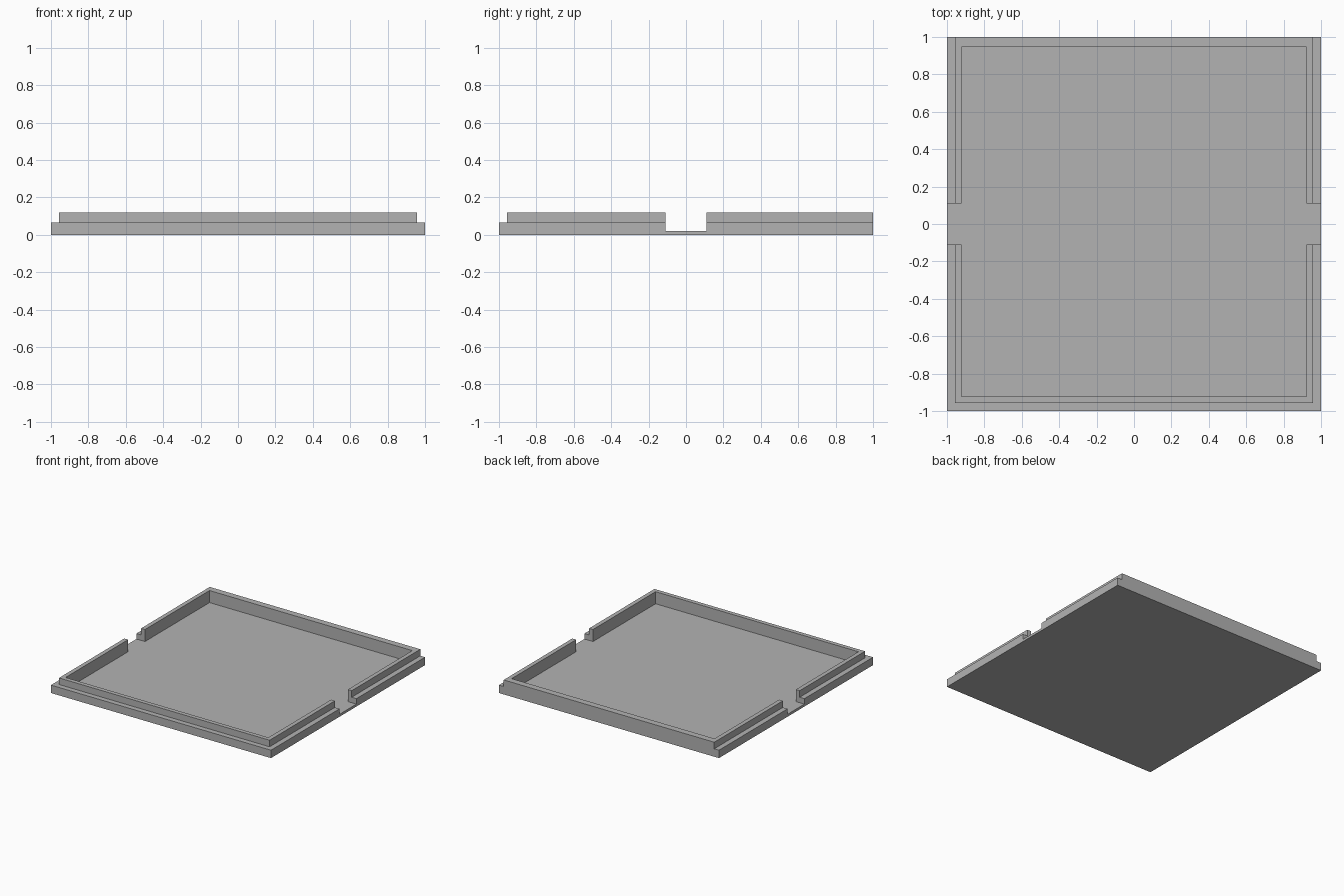
import bpy
import bmesh

if "Cube" in bpy.data.objects:
    bpy.data.objects.remove(bpy.data.objects["Cube"])

FLOOR, LEDGE, TOP = 0.02, 0.065, 0.119   # key heights
LIP = 0.957                              # outer face of the raised lip
INNER, BACK = 0.922, 0.947               # inner faces of the walls
GAP = 0.109                              # half width of the side openings
OVER = 1.2                               # cutter overshoot

grey = bpy.data.materials.new("grey plastic")
grey.diffuse_color = (0.45, 0.45, 0.45, 1)
grey.use_nodes = True
grey.node_tree.nodes["Principled BSDF"].inputs["Base Color"].default_value = grey.diffuse_color


def prism(name, outline, z0, z1):
    """Closed prism from a plan outline."""
    bm = bmesh.new()
    face = bm.faces.new([bm.verts.new((x, y, z0)) for x, y in outline])
    ext = bmesh.ops.extrude_face_region(bm, geom=[face])
    for v in ext["geom"]:
        if isinstance(v, bmesh.types.BMVert):
            v.co.z = z1
    bmesh.ops.recalc_face_normals(bm, faces=bm.faces)
    mesh = bpy.data.meshes.new(name)
    bm.to_mesh(mesh)
    bm.free()
    mesh.materials.append(grey)
    obj = bpy.data.objects.new(name, mesh)
    bpy.context.collection.objects.link(obj)
    return obj


def cut(target, cutter):
    """Subtract the cutter and remove it."""
    mod = target.modifiers.new("cut", 'BOOLEAN')
    mod.operation = 'DIFFERENCE'
    mod.solver = 'EXACT'
    mod.object = cutter
    bpy.context.view_layer.objects.active = target
    bpy.ops.object.modifier_apply(modifier=mod.name)
    bpy.data.objects.remove(cutter)


# Solid block for the tray
tray = prism("tray", [(-1, -1), (1, -1), (1, 1), (-1, 1)], 0, TOP)

# Stepped ledge on the left, front and right; the back stays flush
cut(tray, prism("ledge_cutter", [
    (-OVER, -OVER), (OVER, -OVER), (OVER, OVER), (LIP, OVER),
    (LIP, -LIP), (-LIP, -LIP), (-LIP, OVER), (-OVER, OVER)], LEDGE, OVER))

# Inner cavity with an opening through each side wall
cut(tray, prism("cavity_cutter", [
    (-INNER, -INNER), (INNER, -INNER), (INNER, -GAP), (OVER, -GAP),
    (OVER, GAP), (INNER, GAP), (INNER, BACK), (-INNER, BACK),
    (-INNER, GAP), (-OVER, GAP), (-OVER, -GAP), (-INNER, -GAP)], FLOOR, OVER))
